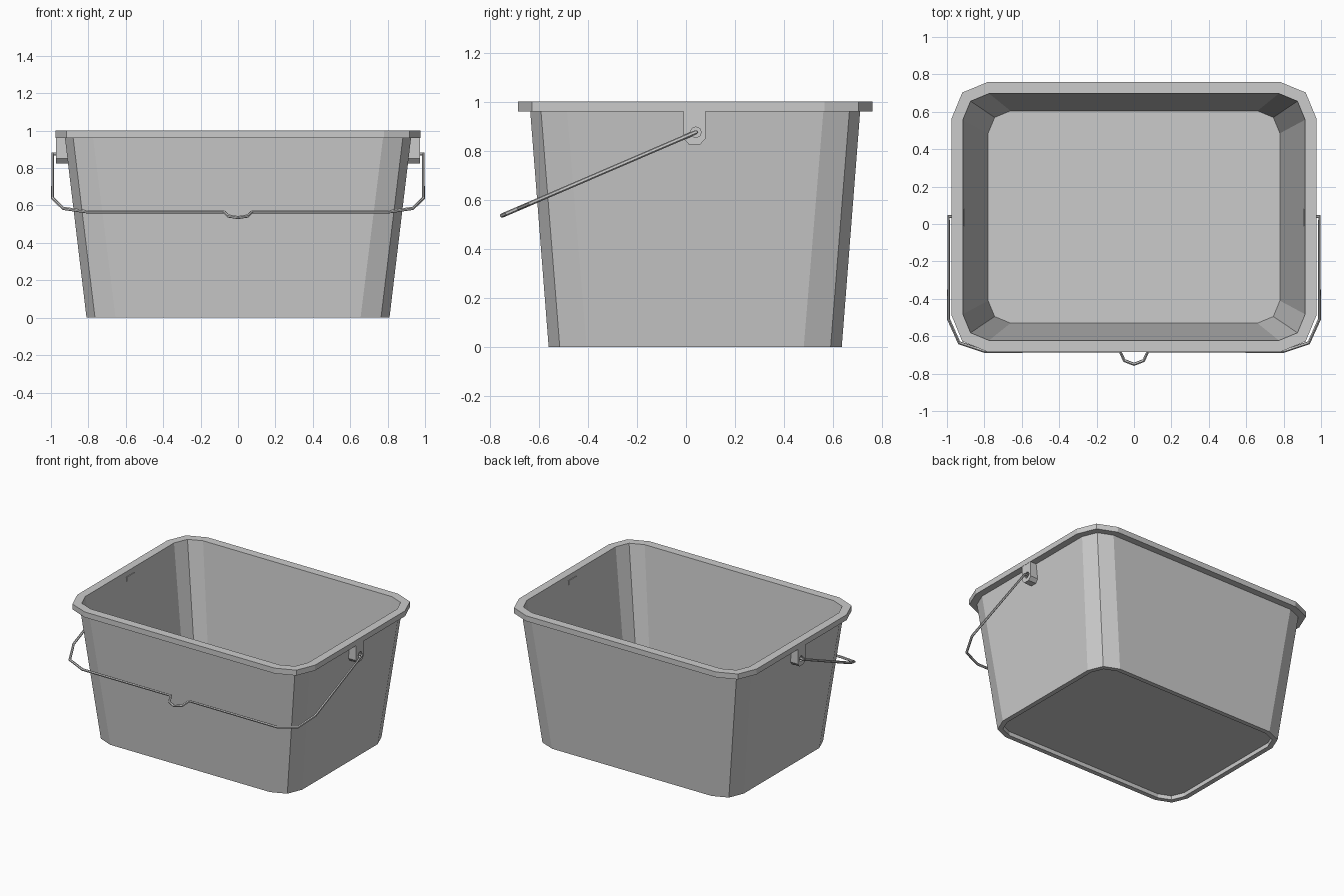
import bpy
import bmesh
import math
from mathutils import Matrix

if "Cube" in bpy.data.objects:
    bpy.data.objects.remove(bpy.data.objects["Cube"])

CENTRE_Y = 0.0375
PIVOT_Y, PIVOT_Z, SLOPE = 0.04, 0.875, 0.43

grey = bpy.data.materials.new("plain grey")
grey.use_nodes = True
grey.diffuse_color = (0.6, 0.6, 0.6, 1)
grey.node_tree.nodes["Principled BSDF"].inputs["Base Color"].default_value = (0.6, 0.6, 0.6, 1)


def add_object(name, data):
    obj = bpy.data.objects.new(name, data)
    bpy.context.scene.collection.objects.link(obj)
    data.materials.append(grey)
    return obj


def mesh_object(name, bm):
    bmesh.ops.recalc_face_normals(bm, faces=bm.faces)
    mesh = bpy.data.meshes.new(name)
    bm.to_mesh(mesh)
    bm.free()
    return add_object(name, mesh)


def rounded_loop(bm, hx, hy, r, z):
    """Rectangle whose corners are arcs of two flat segments."""
    verts = []
    for i, (sx, sy) in enumerate([(1, 1), (-1, 1), (-1, -1), (1, -1)]):
        for k in range(3):
            a = math.radians(90 * i + 45 * k)
            verts.append(bm.verts.new((sx * (hx - r) + r * math.cos(a),
                                       sy * (hy - r) + r * math.sin(a) + CENTRE_Y, z)))
    return verts


# Bucket: one closed loft from the recessed underside, over the rim, to the inner floor
sections = [
    (0.775, 0.563, 0.125, 0.03),    # recessed underside
    (0.775, 0.563, 0.125, 0.0),     # foot ring
    (0.81, 0.5975, 0.155, 0.0),
    (0.925, 0.6725, 0.15, 0.96),    # outer wall top
    (0.975, 0.7225, 0.195, 0.96),   # rim
    (0.975, 0.7225, 0.195, 1.0),
    (0.915, 0.66, 0.14, 1.0),
    (0.78, 0.5675, 0.12, 0.045),    # inner floor
]
bm = bmesh.new()
loops = [rounded_loop(bm, *s) for s in sections]
for lower, upper in zip(loops, loops[1:]):
    for i in range(len(lower)):
        j = (i + 1) % len(lower)
        bm.faces.new((lower[i], lower[j], upper[j], upper[i]))
bm.faces.new(loops[0])
bm.faces.new(loops[-1])
mesh_object("bucket", bm)


# Lugs under the rim, each with a blind hole for the handle
def make_lug(name, side):
    outline = [(-0.01, 0.965), (-0.01, 0.85), (0.012, 0.825),
               (0.058, 0.825), (0.08, 0.85), (0.08, 0.965)]
    bm = bmesh.new()
    face = bm.faces.new([bm.verts.new((side * 0.905, y, z)) for y, z in outline])
    new = bmesh.ops.extrude_face_region(bm, geom=[face])["geom"]
    bmesh.ops.translate(bm, vec=(side * 0.068, 0, 0),
                        verts=[v for v in new if isinstance(v, bmesh.types.BMVert)])
    lug = mesh_object(name, bm)

    bm = bmesh.new()
    bmesh.ops.create_cone(bm, cap_ends=True, segments=8, radius1=0.022, radius2=0.022, depth=0.08,
                          matrix=Matrix.Translation((side * 0.985, PIVOT_Y, PIVOT_Z))
                          @ Matrix.Rotation(math.pi / 2, 4, "Y"))
    cutter = mesh_object("hole_cutter", bm)
    cutter.hide_render = True
    mod = lug.modifiers.new("hole", "BOOLEAN")
    mod.operation = "DIFFERENCE"
    mod.solver = "EXACT"
    mod.object = cutter
    bpy.context.view_layer.objects.active = lug
    bpy.ops.object.modifier_apply(modifier=mod.name)
    bpy.data.objects.remove(cutter)


make_lug("left_lug", 1)
make_lug("right_lug", -1)

# Wire handle lying in a tilted plane, with a small hook dip in the middle
half = [(0.93, PIVOT_Y), (0.991, PIVOT_Y), (0.991, -0.51), (0.935, -0.635),
        (0.80, -0.68), (0.075, -0.68), (0.052, -0.73)]
path = half + [(0, -0.75)] + [(-x, y) for x, y in reversed(half)]
curve = bpy.data.curves.new("handle", "CURVE")
curve.dimensions = "3D"
curve.bevel_depth = 0.009
curve.bevel_resolution = 1
curve.use_fill_caps = True
spline = curve.splines.new("POLY")
spline.points.add(len(path) - 1)
for point, (x, y) in zip(spline.points, path):
    point.co = (x, y, PIVOT_Z + SLOPE * (y - PIVOT_Y), 1)
spline.use_smooth = False
add_object("handle", curve)
